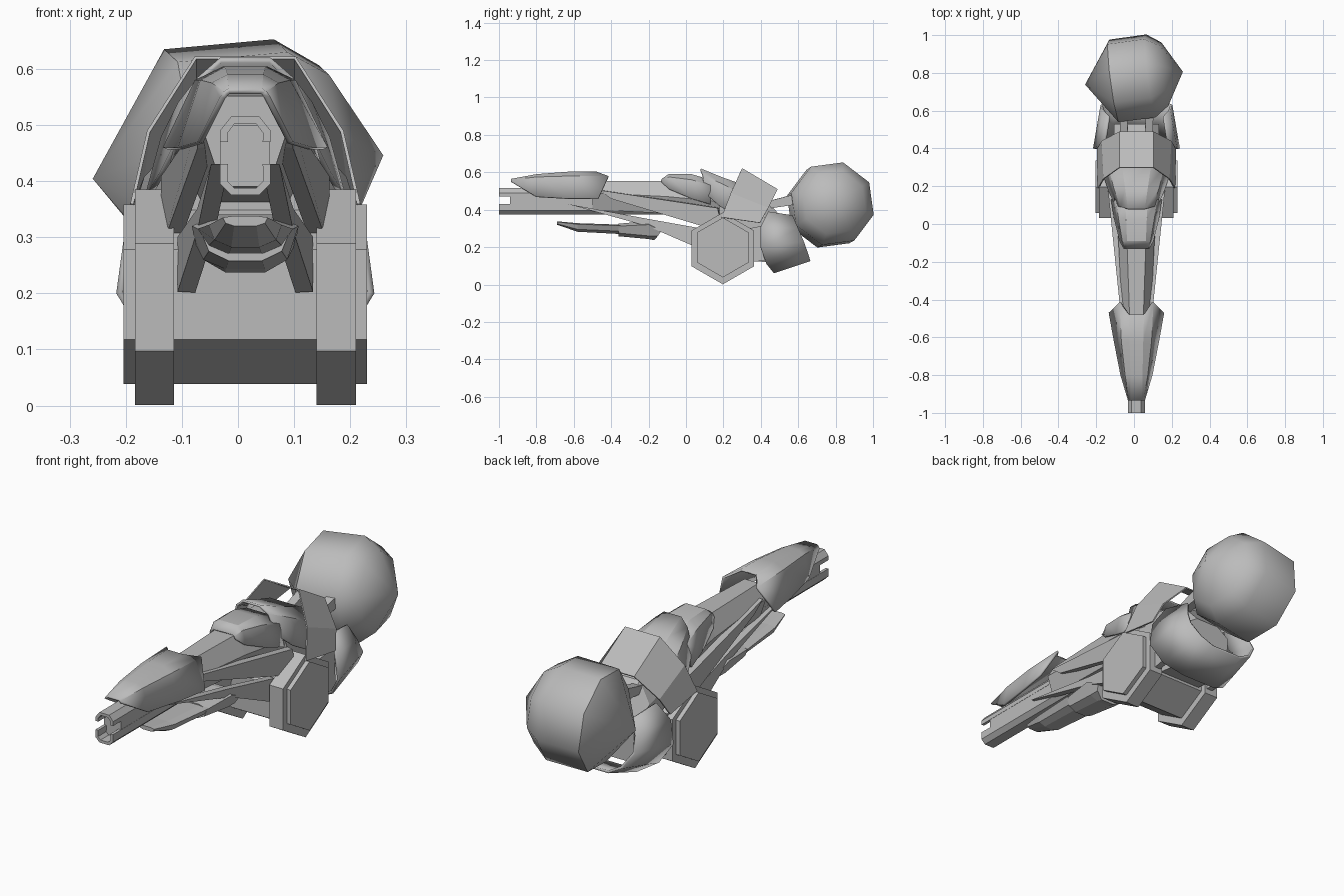
import bpy
import bmesh
import math
from mathutils import Vector, Matrix

CENTRE = 0.013

if "Cube" in bpy.data.objects:
    bpy.data.objects.remove(bpy.data.objects["Cube"], do_unlink=True)

grey = bpy.data.materials.new("plain_grey")
grey.use_nodes = True
grey.diffuse_color = (0.5, 0.5, 0.5, 1)
grey.node_tree.nodes["Principled BSDF"].inputs["Base Color"].default_value = grey.diffuse_color


def finish(name, bm, thickness=0, smooth=None):
    """Turn a bmesh into an object, with optional shell thickness and smoothing."""
    bmesh.ops.recalc_face_normals(bm, faces=bm.faces)
    mesh = bpy.data.meshes.new(name)
    bm.to_mesh(mesh)
    bm.free()
    mesh.materials.append(grey)
    obj = bpy.data.objects.new(name, mesh)
    bpy.context.collection.objects.link(obj)
    if thickness:
        shell = obj.modifiers.new("shell", "SOLIDIFY")
        shell.thickness = thickness
        shell.offset = -1
    if smooth:
        bpy.ops.object.select_all(action="DESELECT")
        obj.select_set(True)
        bpy.context.view_layer.objects.active = obj
        bpy.ops.object.shade_smooth_by_angle(angle=math.radians(smooth))
    return obj


def loft(name, rows, solid=False, thickness=0.01, smooth=None):
    """Skin half sections, mirrored across the centre plane, from front to back."""
    bm = bmesh.new()
    rings = []
    for row in rows:
        full = [(-x, y, z) for x, y, z in reversed(row)] + list(row)
        rings.append([bm.verts.new((x + CENTRE, y, z)) for x, y, z in full])
    count = len(rings[0])
    for near, far in zip(rings, rings[1:]):
        for i in range(count if solid else count - 1):
            j = (i + 1) % count
            bm.faces.new((near[i], near[j], far[j], far[i]))
    if solid:
        bm.faces.new(rings[0])
        bm.faces.new(rings[-1])
    return finish(name, bm, 0 if solid else thickness, smooth)


def section(y, *points):
    return [(x, y, z) for x, z in points]


def plates(name, corners, thickness):
    """A flat panel on each side of the body."""
    for side, sign in (("left", 1), ("right", -1)):
        bm = bmesh.new()
        bm.faces.new([bm.verts.new((sign * x + CENTRE, y, z)) for x, y, z in corners])
        obj = finish(side + "_" + name, bm, thickness)
        obj.modifiers["shell"].offset = 0


def prism(name, x_start, x_end, y, z, radius, sides=6):
    """A polygonal drum lying across the body with a corner pointing up."""
    bm = bmesh.new()
    ends = []
    for x in (x_start, x_end):
        ring = []
        for i in range(sides):
            a = math.pi / 2 + math.tau * i / sides
            ring.append(bm.verts.new((x + CENTRE, y + radius * math.cos(a), z + radius * math.sin(a))))
        bm.faces.new(ring)
        ends.append(ring)
    for i in range(sides):
        j = (i + 1) % sides
        bm.faces.new((ends[0][i], ends[0][j], ends[1][j], ends[1][i]))
    return finish(name, bm)


# Split barrel with a filler block between its two rails
for name, rail in (
    ("barrel_top_rail", [(0.025, 0.515), (0.045, 0.49), (0.045, 0.47)]),
    ("barrel_bottom_rail", [(0.025, 0.375), (0.045, 0.395), (0.045, 0.43)]),
):
    loft(name, [section(y, *rail) for y in (-1, 0.22)], thickness=0.014)
block = [(0.022, 0.5), (0.044, 0.485), (0.044, 0.405), (0.022, 0.39)]
loft("barrel_core", [section(y, *block) for y in (-0.94, 0.2)], solid=True)

# Front cowl over the barrel
loft("front_cowl", [
    section(-0.935, (0.03, 0.565), (0.038, 0.56), (0.045, 0.55)),
    section(-0.8, (0.032, 0.59), (0.06, 0.575), (0.085, 0.47)),
    section(-0.62, (0.036, 0.604), (0.08, 0.58), (0.12, 0.46)),
    [(0.04, -0.48, 0.604), (0.09, -0.415, 0.58), (0.147, -0.47, 0.46)],
], smooth=25)

# Receiver with sloping sides, widening towards the back
loft("receiver", [
    section(-0.5, (0.036, 0.552), (0.075, 0.49), (0.045, 0.4)),
    section(-0.1, (0.05, 0.555), (0.095, 0.47), (0.06, 0.38)),
    section(0.22, (0.07, 0.54), (0.12, 0.44), (0.08, 0.36)),
], solid=True)

# Overlapping covers leading back to the hood
loft("middle_cover", [
    section(-0.13, (0.05, 0.565), (0.06, 0.558), (0.068, 0.545)),
    section(-0.09, (0.05, 0.592), (0.075, 0.575), (0.09, 0.51)),
    section(0.03, (0.055, 0.59), (0.095, 0.56), (0.12, 0.46)),
    section(0.13, (0.06, 0.56), (0.11, 0.53), (0.135, 0.43)),
], smooth=30)
loft("rear_cover", [
    [(0.045, 0.08, 0.62), (0.085, 0.09, 0.585), (0.115, 0.1, 0.49)],
    [(0.06, 0.19, 0.575), (0.12, 0.19, 0.54), (0.15, 0.18, 0.42)],
    [(0.08, 0.33, 0.525), (0.15, 0.31, 0.48), (0.18, 0.27, 0.37)],
], smooth=30)
loft("hood", [
    [(0.09, 0.3, 0.622), (0.175, 0.24, 0.49), (0.205, 0.19, 0.36)],
    [(0.09, 0.49, 0.51), (0.185, 0.44, 0.41), (0.21, 0.395, 0.33)],
], thickness=0.006)

# Side arms and the thin struts below them
plates("side_arm", [
    (0.07, -0.46, 0.505), (0.135, 0.17, 0.41), (0.135, 0.2, 0.28), (0.07, -0.4, 0.46),
], 0.03)
plates("lower_strut", [
    (0.045, -0.63, 0.43), (0.07, -0.2, 0.35), (0.105, 0.08, 0.3),
    (0.105, 0.05, 0.202), (0.07, -0.2, 0.31),
], 0.032)

# Pod hanging below the barrel
loft("pod_nose", [
    section(-0.69, (0.02, 0.338), (0.04, 0.335), (0.035, 0.325), (0.02, 0.32)),
    section(-0.58, (0.03, 0.328), (0.065, 0.322), (0.055, 0.295), (0.025, 0.282)),
    section(-0.35, (0.04, 0.32), (0.085, 0.315), (0.065, 0.285), (0.03, 0.27)),
], solid=True)
loft("pod_body", [
    section(-0.36, (0.04, 0.325), (0.08, 0.312), (0.065, 0.275), (0.03, 0.258)),
    section(-0.2, (0.05, 0.34), (0.095, 0.32), (0.075, 0.26), (0.035, 0.243)),
    [(0.05, -0.17, 0.335), (0.09, -0.13, 0.29), (0.075, -0.15, 0.26), (0.035, -0.17, 0.237)],
], solid=True)

# Six-sided cross drum with a thick collar near each end
prism("cross_drum", -0.217, 0.217, 0.197, 0.198, 0.16)
prism("left_collar", 0.127, 0.197, 0.197, 0.193, 0.192)
prism("right_collar", -0.197, -0.127, 0.197, 0.193, 0.192)

# Core tying the drum, hood and rear cradle together
loft("body_core", [
    section(0.18, (0.07, 0.5), (0.11, 0.42), (0.11, 0.15)),
    section(0.42, (0.07, 0.46), (0.12, 0.36), (0.11, 0.12)),
    section(0.53, (0.06, 0.34), (0.12, 0.3), (0.11, 0.13)),
], solid=True)
plates("cradle_link", [
    (0.15, 0.34, 0.3), (0.16, 0.44, 0.32), (0.16, 0.45, 0.13), (0.15, 0.34, 0.12),
], 0.03)

# Rear cradle: a band wrapped under the ball
loft("rear_cradle", [
    [(0.09, 0.47, 0.06), (0.175, 0.43, 0.11), (0.23, 0.4, 0.2), (0.215, 0.4, 0.31), (0.17, 0.44, 0.39)],
    [(0.08, 0.665, 0.125), (0.145, 0.655, 0.16), (0.19, 0.63, 0.23), (0.18, 0.6, 0.3), (0.15, 0.57, 0.37)],
], thickness=0.012, smooth=30)

# Fork holding the ball
plates("ball_fork", [
    (0.06, 0.38, 0.43), (0.07, 0.57, 0.48), (0.07, 0.6, 0.43), (0.06, 0.4, 0.4),
], 0.04)

# Faceted ball, poles lying almost across the body, one side fuller than the other
bm = bmesh.new()
bmesh.ops.create_uvsphere(bm, u_segments=8, v_segments=4, radius=0.262)
for v in bm.verts:
    reach = math.hypot(v.co.x, v.co.y)
    if reach > 0.01:
        height, radius = (0.165, 0.175) if v.co.z > 0.1 else (-0.108, 0.227) if v.co.z < -0.1 else (0.09, 0.229)
        v.co = (v.co.x * radius / reach, v.co.y * radius / reach, height)
tilt = Vector((0.99, 0.13, 0.08)).to_track_quat("Z", "Y").to_matrix().to_4x4()
roll = Matrix.Rotation(math.radians(30), 4, "Z")
bm.transform(Matrix.Translation((0, 0.772, 0.425)) @ tilt @ roll)
finish("rear_ball", bm, smooth=50)
